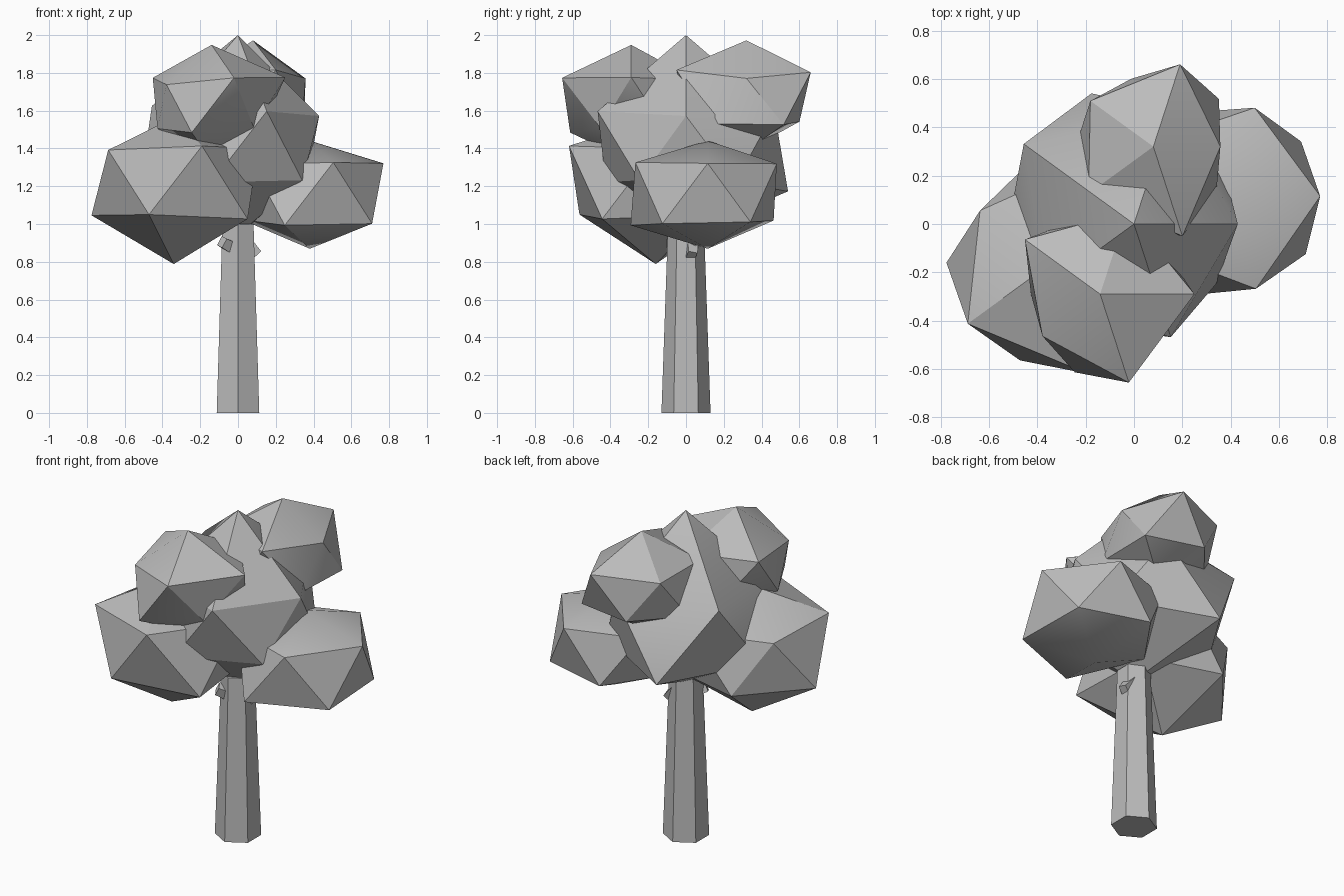
import bpy, bmesh, math
from mathutils import Vector

if "Cube" in bpy.data.objects:
    bpy.data.objects.remove(bpy.data.objects["Cube"])

GREY = (0.5, 0.5, 0.5, 1)
grey = bpy.data.materials.new("plain grey")
grey.use_nodes = True
grey.diffuse_color = GREY
grey.node_tree.nodes["Principled BSDF"].inputs["Base Color"].default_value = GREY


def finish(name, bm, smooth):
    mesh = bpy.data.meshes.new(name)
    bm.to_mesh(mesh)
    bm.free()
    mesh.materials.append(grey)
    obj = bpy.data.objects.new(name, mesh)
    bpy.context.collection.objects.link(obj)
    if smooth:
        bpy.ops.object.select_all(action='DESELECT')
        obj.select_set(True)
        bpy.context.view_layer.objects.active = obj
        bpy.ops.object.shade_smooth_by_angle(angle=math.radians(30))
    return obj


def ring_directions():
    """Twelve icosahedron directions: bottom, lower ring, upper ring, top."""
    flat, level = 2 / math.sqrt(5), 1 / math.sqrt(5)
    dirs = [Vector((0, 0, -1))]
    for start, z in ((math.pi, -level), (0, level)):
        for i in range(5):
            a = start + i * math.tau / 5
            dirs.append(Vector((flat * math.cos(a), flat * math.sin(a), z)))
    return dirs + [Vector((0, 0, 1))]


def leaf_clump(name, centre, bottom, lower, upper, top):
    """Squashed icosahedron with its own radius at every corner.
    Lower ring starts at -x, upper ring at +x, both counter-clockwise."""
    bm = bmesh.new()
    radii = [bottom, *lower, *upper, top]
    v = [bm.verts.new(Vector(centre) + Vector((d.x, d.y, d.z * 0.8)) * r)
         for d, r in zip(ring_directions(), radii)]
    low, up = v[1:6], v[6:11]
    for i in range(5):
        j = (i + 1) % 5
        a, b = up[(i + 2) % 5], up[(i + 3) % 5]   # upper corners beside low[i]
        bm.faces.new((v[0], low[j], low[i]))
        bm.faces.new((v[11], up[i], up[j]))
        bm.faces.new((low[i], b, a))
        bm.faces.new((low[i], low[j], b))
    bmesh.ops.recalc_face_normals(bm, faces=bm.faces)
    return finish(name, bm, True)


def tapered_rod(name, start, end, r1, r2, sides, twist=0):
    bm = bmesh.new()
    a, b = Vector(start), Vector(end)
    bmesh.ops.create_cone(bm, cap_ends=True, segments=sides, radius1=r1,
                          radius2=r2, depth=(b - a).length)
    turn = (b - a).to_track_quat('Z', 'Y').to_matrix()
    for vert in bm.verts:
        x, y, z = vert.co
        c, s = math.cos(twist), math.sin(twist)
        vert.co = turn @ Vector((x * c - y * s, x * s + y * c, z)) + (a + b) / 2
    return finish(name, bm, False)


# Trunk and two broken twigs
tapered_rod("trunk", (0, 0, 0), (0, 0, 1.0), 0.13, 0.095, 6)
tapered_rod("left_twig", (0.03, 0.03, 0.91), (0.1, 0.03, 0.835), 0.045, 0.035, 4, 0.5)
tapered_rod("right_twig", (-0.02, -0.03, 0.87), (-0.085, -0.08, 0.905), 0.045, 0.038, 4, 0.5)

# Crown
leaf_clump("centre_leaves", (0, 0, 1.4), 0.57,
           (0.58, 0.5, 0.47, 0.5, 0.635), (0.48, 0.55, 0.63, 0.5, 0.55), 0.75)
leaf_clump("front_top_leaves", (-0.14, -0.29, 1.62), 0.36,
           (0.32, 0.38, 0.31, 0.36, 0.36), (0.436, 0.4, 0.43, 0.33, 0.43), 0.41)
leaf_clump("back_top_leaves", (0.08, 0.32, 1.66), 0.34,
           (0.36, 0.36, 0.36, 0.375, 0.33), (0.31, 0.4, 0.36, 0.37, 0.435), 0.39)
leaf_clump("left_low_leaves", (0.38, 0.115, 1.165), 0.37,
           (0.4, 0.48, 0.456, 0.43, 0.41), (0.436, 0.43, 0.42, 0.42, 0.45), 0.345)
leaf_clump("right_low_leaves", (-0.34, -0.16, 1.22), 0.54,
           (0.487, 0.475, 0.54, 0.48, 0.45), (0.5, 0.48, 0.41, 0.48, 0.54), 0.43)
